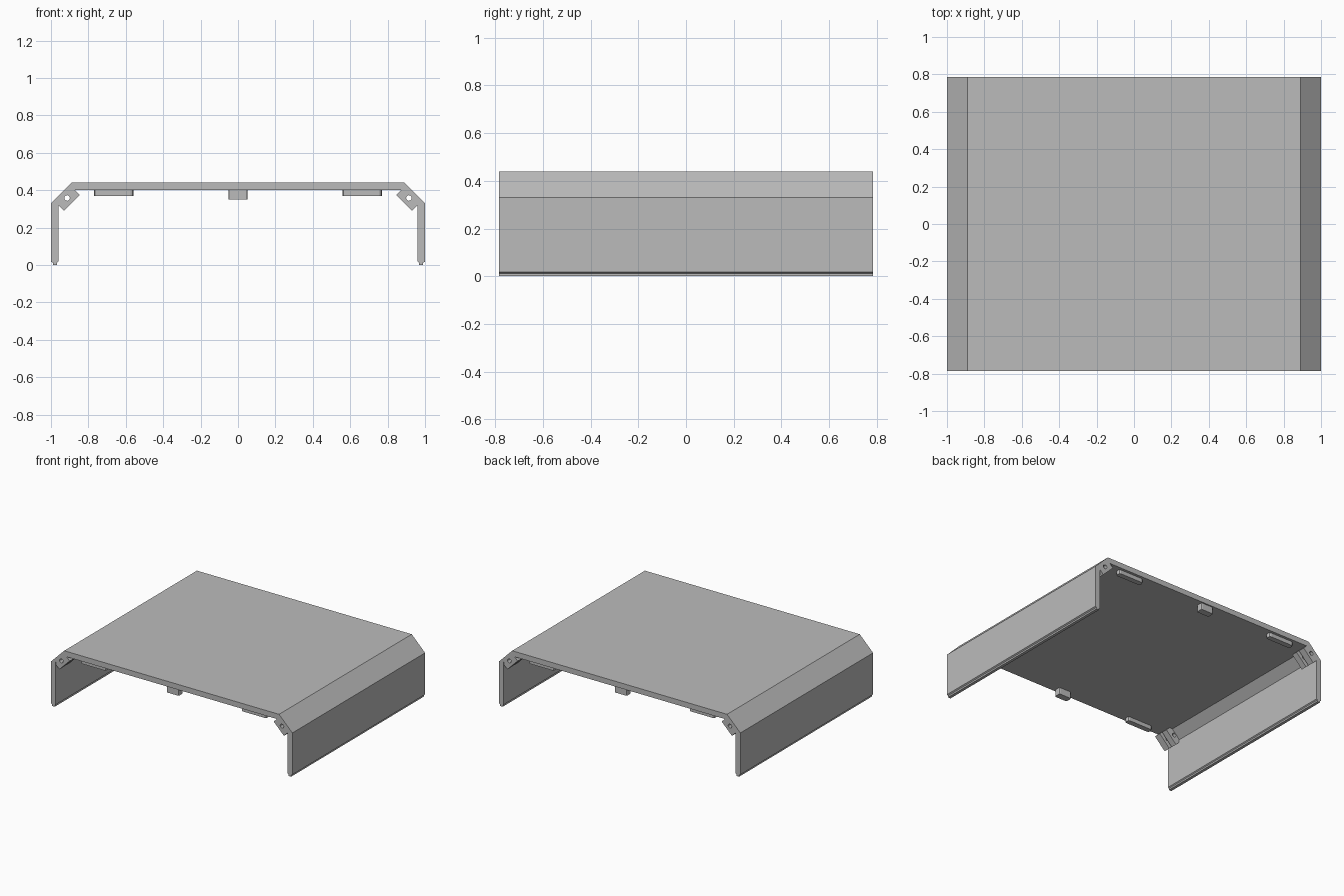
import bpy, bmesh, math
from mathutils import Vector

cube = bpy.data.objects.get("Cube")
if cube:
    bpy.data.objects.remove(cube, do_unlink=True)

DEPTH = 0.785
TOP, WALL = 0.44, 0.04

grey = bpy.data.materials.new("plain_grey")
grey.use_nodes = True
COLOUR = (0.5, 0.5, 0.5, 1)
grey.diffuse_color = COLOUR
grey.node_tree.nodes["Principled BSDF"].inputs["Base Color"].default_value = COLOUR


def extrude(name, points, axis, start, end):
    """Extrude a closed outline along y (points are x, z) or z (points are x, y)."""
    bm = bmesh.new()
    place = (lambda a, b: (a, start, b)) if axis == "y" else (lambda a, b: (a, b, start))
    face = bm.faces.new([bm.verts.new(place(a, b)) for a, b in points])
    grown = bmesh.ops.extrude_face_region(bm, geom=[face])["geom"]
    move = Vector((0, end - start, 0)) if axis == "y" else Vector((0, 0, end - start))
    bmesh.ops.translate(bm, vec=move, verts=[g for g in grown if isinstance(g, bmesh.types.BMVert)])
    bmesh.ops.recalc_face_normals(bm, faces=bm.faces)
    mesh = bpy.data.meshes.new(name)
    bm.to_mesh(mesh)
    bm.free()
    mesh.materials.append(grey)
    obj = bpy.data.objects.new(name, mesh)
    bpy.context.collection.objects.link(obj)
    return obj


# Folded cover: flat top, sloped shoulders, side walls with a narrow lip
half = [(0.89, TOP), (1, 0.33), (1, 0.018), (0.99, 0.012), (0.99, 0), (0.968, 0),
        (0.968, 0.012), (0.96, 0.018), (0.96, 0.338), (0.898, TOP - WALL)]
extrude("cover", half + [(-x, z) for x, z in reversed(half)], "y", -DEPTH, DEPTH)


def lug_outline(side):
    """Square-shouldered lug under the shoulder, in slope coordinates."""
    def at(u, v):
        r = math.sqrt(0.5)
        return (side * (0.914 - r * u + r * v), 0.358 + r * u + r * v)
    box = [at(-0.06, -0.037), at(0.06, -0.037), at(0.06, 0.003),
           at(0.043, 0.02), at(-0.043, 0.02), at(-0.06, 0.003)]
    hole = [at(0.015 * math.cos(i * math.tau / 16), 0.015 * math.sin(i * math.tau / 16))
            for i in range(16)]
    return box, hole


def bar_outline(x, half_width, y, half_depth, corner):
    """Rectangle with clipped corners, seen from below."""
    w, d, c = half_width, half_depth, corner
    quarter = [(w, d - c), (w - c * 0.3, d - c * 0.3), (w - c, d)]
    right = [(a, -b) for a, b in reversed(quarter)] + quarter
    return [(x + a, y + b) for a, b in right + [(-a, -b) for a, b in right]]


for end, side_name in ((-1, "front"), (1, "back")):
    # Drilled lugs in the four corners, each an end plate and a rear plate
    for side, hand in ((-1, "right"), (1, "left")):
        box, hole = lug_outline(side)
        for part, near, far in (("plate", 0, 0.05), ("rear_plate", 0.075, 0.12)):
            lug = extrude(f"{side_name}_{hand}_lug_{part}", box, "y",
                          end * (DEPTH - near), end * (DEPTH - far))
            drill = extrude(f"{side_name}_{hand}_drill_{part}", hole, "y",
                            end * (DEPTH + 0.02), end * (DEPTH - 0.15))
            drill.hide_render = True
            drill.hide_set(True)
            cut = lug.modifiers.new("hole", "BOOLEAN")
            cut.object = drill
            cut.solver = "EXACT"
            bpy.context.view_layer.objects.active = lug
            bpy.ops.object.modifier_apply(modifier="hole")
            bpy.data.objects.remove(drill, do_unlink=True)
        # Long locating bars under the top
        extrude(f"{side_name}_{hand}_bar",
                bar_outline(side * 0.665, 0.105, end * (DEPTH - 0.04), 0.02, 0.015),
                "z", 0.37, TOP - WALL + 0.005)
    # Deeper central catch
    extrude(f"{side_name}_catch", bar_outline(0, 0.052, end * (DEPTH - 0.035), 0.025, 0.01),
            "z", 0.35, TOP - WALL + 0.005)
